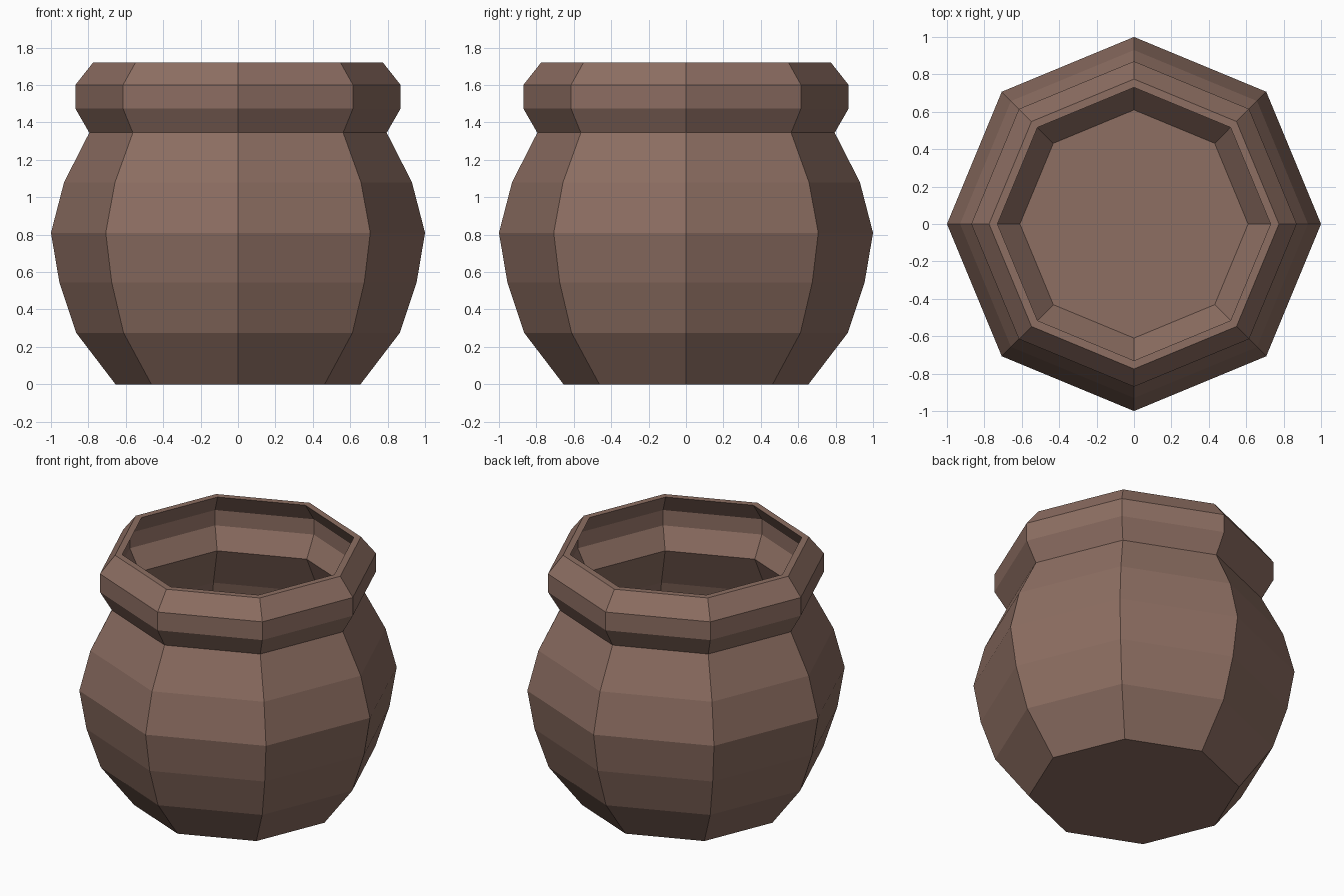
import bpy, bmesh, math

if "Cube" in bpy.data.objects:
    bpy.data.objects.remove(bpy.data.objects["Cube"])

SIDES = 8
# Closed pot profile (radius, height): outer wall upward, then inner wall downward
outer = [(0.655, 0), (0.865, 0.275), (0.955, 0.545), (1.0, 0.81), (0.93, 1.08),
         (0.795, 1.345), (0.87, 1.475), (0.87, 1.6), (0.775, 1.72)]
inner = [(0.73, 1.72), (0.82, 1.59), (0.82, 1.485), (0.745, 1.345), (0.88, 1.065),
         (0.95, 0.81), (0.905, 0.555), (0.82, 0.3), (0.61, 0.05)]

bm = bmesh.new()
rings = []
for r, z in outer + inner:
    rings.append([bm.verts.new((r * math.cos(2 * math.pi * i / SIDES),
                                r * math.sin(2 * math.pi * i / SIDES), z))
                  for i in range(SIDES)])

# Wall faces between neighbouring rings
for low, high in zip(rings, rings[1:]):
    for i in range(SIDES):
        j = (i + 1) % SIDES
        bm.faces.new((low[i], low[j], high[j], high[i]))

# Underside and inside floor
bm.faces.new(rings[0][::-1])
bm.faces.new(rings[-1])
bmesh.ops.recalc_face_normals(bm, faces=bm.faces)

mesh = bpy.data.meshes.new("pot")
bm.to_mesh(mesh)
bm.free()
pot = bpy.data.objects.new("pot", mesh)
bpy.context.collection.objects.link(pot)

# Brown clay
clay = bpy.data.materials.new("brown_clay")
clay.diffuse_color = (0.266, 0.156, 0.122, 1)
clay.use_nodes = True
clay.node_tree.nodes["Principled BSDF"].inputs["Base Color"].default_value = clay.diffuse_color
mesh.materials.append(clay)
